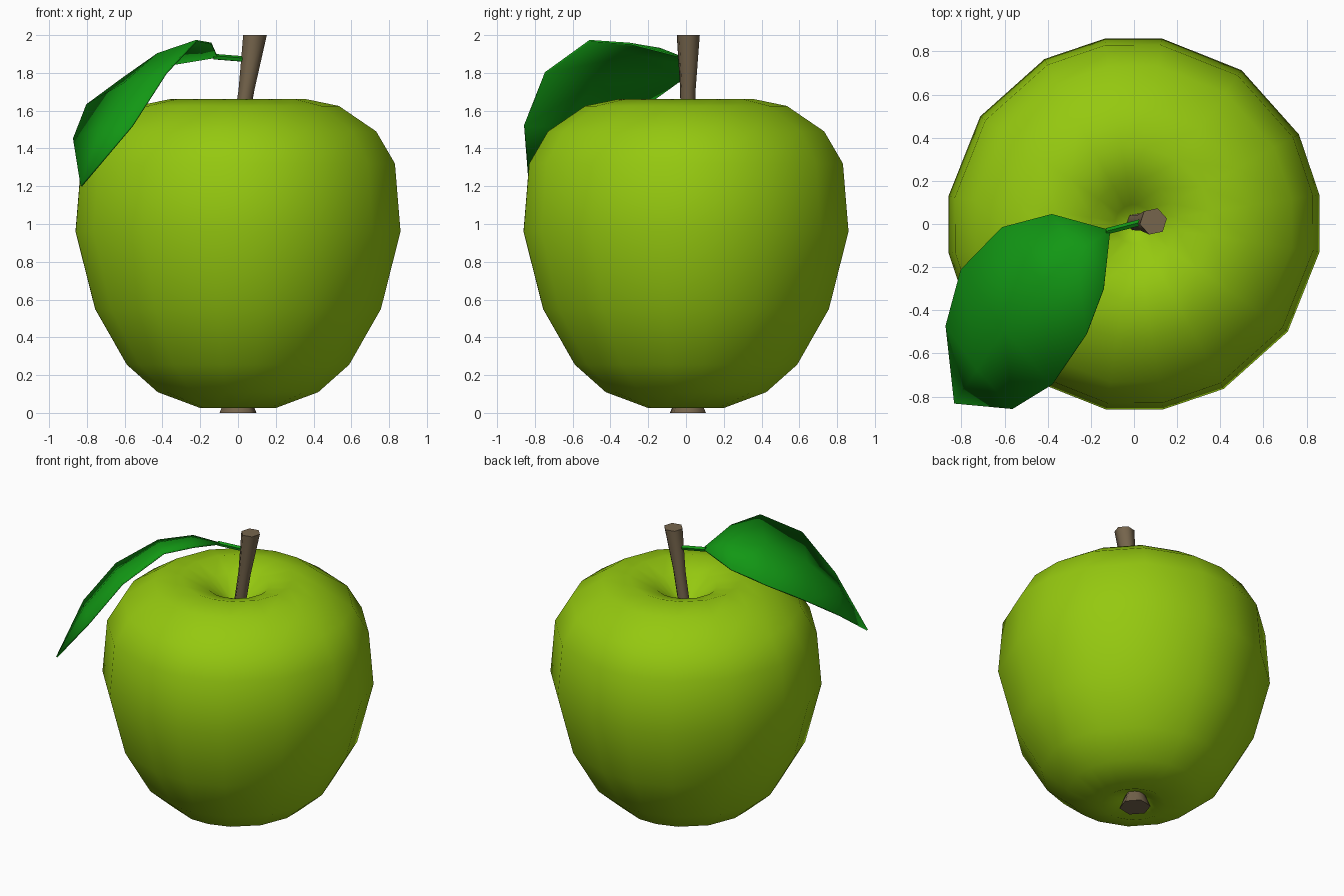
import bpy, bmesh, math
from mathutils import Vector

if "Cube" in bpy.data.objects:
    bpy.data.objects.remove(bpy.data.objects["Cube"])


def material(name, rgb):
    m = bpy.data.materials.new(name)
    m.diffuse_color = (*rgb, 1)
    m.use_nodes = True
    m.node_tree.nodes["Principled BSDF"].inputs["Base Color"].default_value = m.diffuse_color
    return m


APPLE = material("apple green", (0.30, 0.58, 0.005))
LEAF = material("leaf green", (0.006, 0.31, 0.007))
BARK = material("stem brown", (0.18, 0.13, 0.073))


def finish(name, bm, mat, angle):
    bmesh.ops.recalc_face_normals(bm, faces=bm.faces)
    me = bpy.data.meshes.new(name)
    bm.to_mesh(me)
    bm.free()
    me.materials.append(mat)
    ob = bpy.data.objects.new(name, me)
    bpy.context.collection.objects.link(ob)
    bpy.ops.object.select_all(action='DESELECT')
    ob.select_set(True)
    bpy.context.view_layer.objects.active = ob
    bpy.ops.object.shade_smooth_by_angle(angle=math.radians(angle))
    return ob


def loft(bm, rings):
    """Skin a list of point rings and close both ends."""
    loops = [[bm.verts.new(p) for p in ring] for ring in rings]
    n = len(loops[0])
    for a, b in zip(loops, loops[1:]):
        for i in range(n):
            j = (i + 1) % n
            bm.faces.new((a[i], a[j], b[j], b[i]))
    bm.faces.new(loops[0])
    bm.faces.new(loops[-1])


def tube(name, path, sides, mat, axis='Z'):
    """Rings around path points (x, y, z, radius), facing along one axis."""
    rings = []
    for x, y, z, r in path:
        ring = []
        for i in range(sides):
            t = math.tau * (i + 0.2) / sides
            u, v = r * math.cos(t), r * math.sin(t)
            ring.append((x + u, y + v, z) if axis == 'Z' else (x, y + u, z + v))
        rings.append(ring)
    bm = bmesh.new()
    loft(bm, rings)
    return finish(name, bm, mat, 65)


# Apple body: sixteen-sided lathe with a dimple at each end
profile = [(0.03, 0.10), (0.10, 0.07), (0.20, 0.025), (0.43, 0.11), (0.595, 0.255),
           (0.765, 0.55), (0.87, 0.96), (0.84, 1.32), (0.74, 1.49), (0.54, 1.625),
           (0.36, 1.662), (0.20, 1.61), (0.09, 1.52), (0.03, 1.47)]
angles = [math.radians(90 * q + a) for q in range(4) for a in (9, 28.5, 55, 81.5)]
bm = bmesh.new()
loft(bm, [[(r * math.cos(a), r * math.sin(a), z) for a in angles] for r, z in profile])
finish("apple_body", bm, APPLE, 180)

# Stem, dried blossom end and leaf stalk
tube("stem", [(0.0, 0.01, 1.44, 0.04), (0.045, 0.01, 1.71, 0.043),
              (0.09, 0.012, 2.0, 0.064)], 6, BARK)
tube("blossom_end", [(0, 0.01, 0.12, 0.05), (0, 0.01, 0.0, 0.1)], 6, BARK)
tube("leaf_stalk", [(0.06, 0.015, 1.87, 0.016), (-0.13, -0.035, 1.885, 0.016)],
     5, LEAF, axis='X')

# Leaf: two curved edges with a slightly raised middle
left = [(-0.38, 0.045, 1.84), (-0.61, -0.015, 1.77), (-0.80, -0.21, 1.63), (-0.87, -0.47, 1.45)]
right = [(-0.14, -0.30, 1.955), (-0.22, -0.51, 1.97), (-0.38, -0.745, 1.80), (-0.56, -0.855, 1.52)]
bm = bmesh.new()
base = bm.verts.new((-0.11, -0.03, 1.885))
tip = bm.verts.new((-0.83, -0.83, 1.2))
rows = []
for l, r in zip(left, right):
    mid = (Vector(l) + Vector(r)) / 2 + Vector((-0.01, -0.01, 0.03))
    rows.append([bm.verts.new(p) for p in (l, mid, r)])
for k in range(2):
    bm.faces.new((base, rows[0][k], rows[0][k + 1]))
    bm.faces.new((tip, rows[-1][k + 1], rows[-1][k]))
    for a, b in zip(rows, rows[1:]):
        bm.faces.new((a[k], b[k], b[k + 1], a[k + 1]))
leaf = finish("leaf", bm, LEAF, 60)
thick = leaf.modifiers.new("thickness", 'SOLIDIFY')
thick.thickness = 0.01
thick.offset = 0
